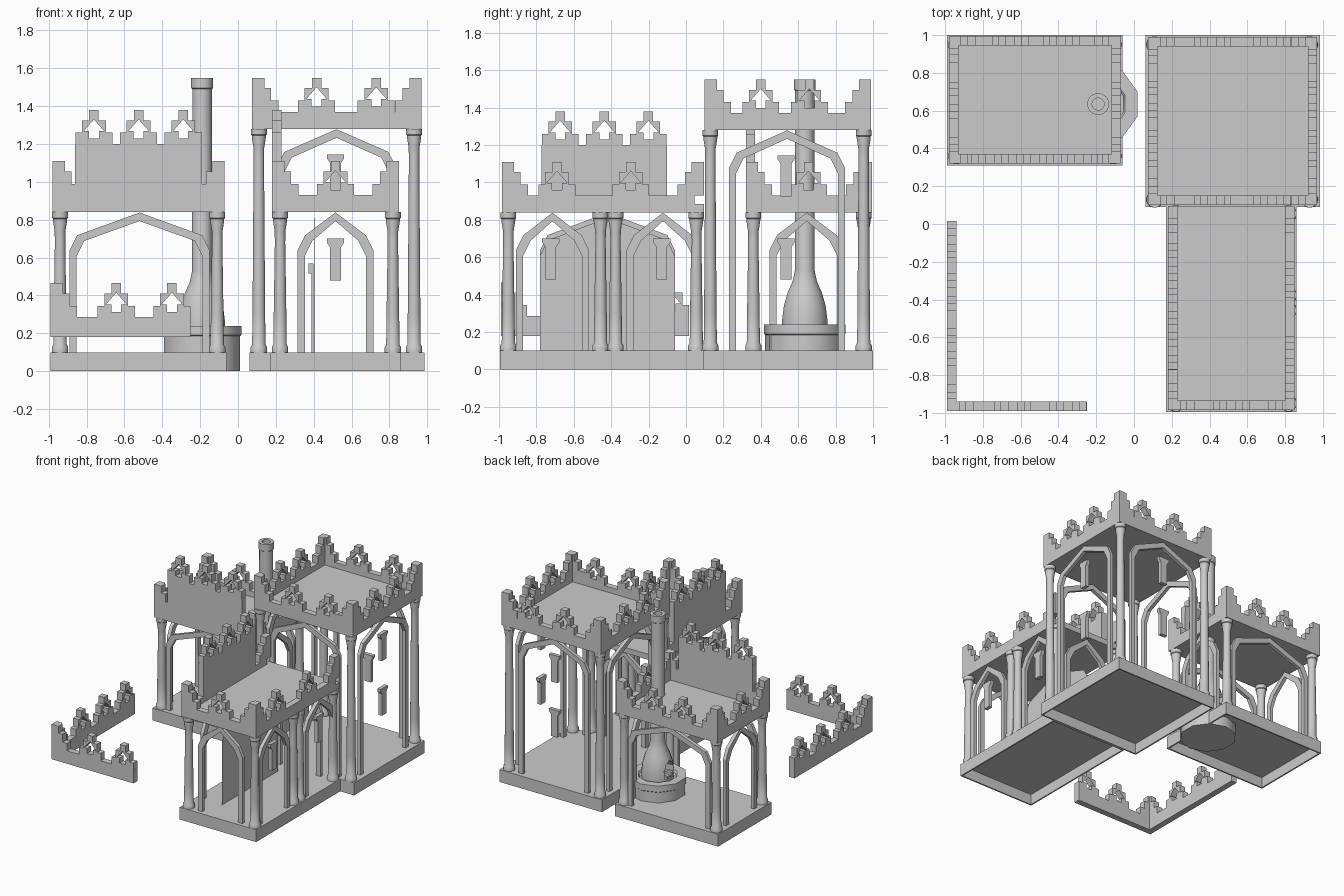
import bpy, bmesh, math

if "Cube" in bpy.data.objects:
    bpy.data.objects.remove(bpy.data.objects["Cube"])


def finish(name, bm, smooth=False):
    bmesh.ops.recalc_face_normals(bm, faces=bm.faces[:])
    me = bpy.data.meshes.new(name)
    bm.to_mesh(me)
    bm.free()
    ob = bpy.data.objects.new(name, me)
    bpy.context.collection.objects.link(ob)
    if smooth:
        bpy.ops.object.select_all(action='DESELECT')
        ob.select_set(True)
        bpy.context.view_layer.objects.active = ob
        bpy.ops.object.shade_smooth_by_angle(angle=math.radians(40))
    return ob


def prism(bm, pts, axis, u0, c, z0, depth, sign=1):
    """Extrude a (u, z) outline; u runs along axis, depth across it."""
    def pos(u, z, d):
        return (u0 + sign * u, c + d, z0 + z) if axis == 'x' else (c + d, u0 + sign * u, z0 + z)
    a = [bm.verts.new(pos(u, z, -depth / 2)) for u, z in pts]
    b = [bm.verts.new(pos(u, z, depth / 2)) for u, z in pts]
    bm.faces.new(a)
    bm.faces.new(b[::-1])
    for i in range(len(a)):
        j = (i + 1) % len(a)
        bm.faces.new((a[i], b[i], b[j], a[j]))


def box(bm, x0, x1, y0, y1, z0, z1):
    prism(bm, [(x0, z0), (x1, z0), (x1, z1), (x0, z1)], 'x', 0, (y0 + y1) / 2, 0, y1 - y0)


def frame(bm, x0, x1, y0, y1, z0, z1, t, back_z=None):
    box(bm, x0, x1, y0, y0 + t, z0, z1)
    box(bm, x0, x1, y1 - t, y1, z0, back_z or z1)
    box(bm, x0, x0 + t, y0 + t, y1 - t, z0, z1)
    box(bm, x1 - t, x1, y0 + t, y1 - t, z0, z1)


def lathe(bm, prof, x, y, n):
    rings = [[bm.verts.new((x + r * math.cos(2 * math.pi * (i + .5) / n),
                            y + r * math.sin(2 * math.pi * (i + .5) / n), z)) for i in range(n)]
             for r, z in prof]
    for p, q in zip(rings, rings[1:]):
        for i in range(n):
            j = (i + 1) % n
            bm.faces.new((p[i], p[j], q[j], q[i]))
    bm.faces.new(rings[0])
    bm.faces.new(rings[-1])


# stepped battlement outlines (half a merlon with its arrow opening, and a corner stair)
HALF = [(0, 0), (.098, 0), (.098, .06), (.063, .06), (.063, .125), (.025, .125), (.025, .18), (0, .18),
        (0, .13), (.054, .068), (.026, .068), (.026, .028), (0, .028)]
STAIR = [(0, 0), (.14, 0), (.14, .06), (.1, .06), (.1, .125), (.065, .125), (.065, .18), (0, .18)]
T = .05


def merlons(bm, axis, c, z, us):
    for u in us:
        for s in (1, -1):
            prism(bm, HALF, axis, u, c, z, T, s)


def roof(name, x0, x1, y0, y1, z, front=(), back=(), left=(), right=(), open_back=False):
    bm = bmesh.new()
    h = .09
    frame(bm, x0, x1, y0, y1, z, z + h, T, z + .045 if open_back else None)
    box(bm, x0 + T, x1 - T, y0 + T, y1 - T, z, z + .045)
    t = T / 2
    for axis, c, us in (('x', y0 + t, front), ('x', y1 - t, back), ('y', x0 + t, left), ('y', x1 - t, right)):
        merlons(bm, axis, c, z + h, us)
    for x, sx in ((x0, 1), (x1, -1)):
        for y, sy in ((y0, 1), (y1, -1)):
            if sy == 1 or not open_back:
                prism(bm, STAIR, 'x', x, y + sy * t, z + h, T, sx)
            prism(bm, STAIR, 'y', y, x + sx * t, z + h, T, sy)
    finish(name, bm)


def tall_wall(name, axis, c, mid):
    bm = bmesh.new()
    prism(bm, [(-.335, 0), (.335, 0), (.335, .27), (-.335, .27)], axis, mid, c, .93, T)
    merlons(bm, axis, c, 1.2, [mid - .236, mid, mid + .236])
    finish(name, bm)


def columns(name, spots, top):
    bm = bmesh.new()
    prof = [(.044, .1), (.044, .128), (.036, .14), (.034, .3), (.028, top - .16), (.029, top - .1),
            (.038, top - .045), (.038, top - .035), (.043, top - .03), (.043, top)]
    for x, y in spots:
        lathe(bm, prof, x, y, 16)
    finish(name, bm, True)


def arch_line(w, za, d=0.0):
    return [(-w, .1), (-w, za - .2 - d / 2), (-w + .04, za - .12 - d / 2), (0, za),
            (w - .04, za - .12 - d / 2), (w, za - .2 - d / 2), (w, .1)]


def arches(name, specs, top):
    bm = bmesh.new()
    for axis, mid, c, w in specs:
        outer, inner = arch_line(w, top), arch_line(w - .038, top - .045, -.03)
        prism(bm, outer + inner[::-1], axis, mid, c, 0, .028)
    finish(name, bm)


# bases, hollow underneath
for name, b in (("left_base", (-.99, -.06, .31, 1.0)),
                ("tower_base", (.06, .985, .09, 1.0)),
                ("front_base", (.17, .86, -.995, .09))):
    bm = bmesh.new()
    frame(bm, *b, 0, .1, .012)
    box(bm, b[0] + .012, b[1] - .012, b[2] + .012, b[3] - .012, .085, .1)
    finish(name, bm)

# roofs with battlements
roof("left_roof", -.98, -.07, .32, .995, .84, back=(-.655, -.385), left=(.655,), right=(.655,))
roof("tower_roof", .075, .97, .1, .99, 1.28, front=(.415, .73), back=(.415, .73),
     left=(.4, .66), right=(.4, .66))
roof("front_roof", .18, .85, -.985, .095, .84, front=(.515,), right=(-.69, -.295), open_back=True)
tall_wall("left_tall_wall", 'x', .345, -.525)
tall_wall("front_tall_wall", 'y', .205, -.437)

# columns
columns("left_columns", [(x, y) for x in (-.94, -.11) for y in (.36, .95)], .84)
columns("tower_columns", [(x, y) for x in (.11, .93) for y in (.13, .95)], 1.28)
columns("front_columns", [(x, y) for x in (.222, .818) for y in (-.95, .055)]
        + [(.818, -.457), (.818, -.377)], .84)

# pointed arches
arches("left_arches", [('x', -.52, .36, .37), ('x', -.52, .95, .37),
                       ('y', .646, -.94, .2), ('y', .646, -.11, .2)], .838)
arches("tower_arches", [('x', .52, .13, .315), ('x', .52, .95, .315),
                        ('y', .54, .11, .31), ('y', .54, .93, .31)], 1.278)
arches("front_arches", [('x', .515, -.95, .2), ('x', .515, .055, .2), ('y', -.42, .222, .36),
                        ('y', -.714, .818, .195), ('y', -.123, .818, .195)], .838)

# thin arched door panel, with a small lamp post behind it
bm = bmesh.new()
prism(bm, arch_line(.36, .81), 'y', -.42, .402, 0, .003)
finish("door_panel", bm)
bm = bmesh.new()
box(bm, .388, .4, -.43, -.41, .1, .515)
box(bm, .372, .4, -.435, -.405, .515, .57)
finish("door_handle_post", bm)

# hanging flared brackets
bm = bmesh.new()
BR = [(-.029, 0), (.029, 0), (.029, .175), (.046, .2), (.046, .22), (-.046, .22), (-.046, .2), (-.029, .175)]
for axis, u, c, zs in (('x', .515, .95, (.48, .925)), ('y', .535, .93, (.48, .925)),
                       ('y', -.723, .818, (.48,)), ('y', -.13, .818, (.48,))):
    for z in zs:
        prism(bm, BR, axis, u, c, z, .03)
finish("wall_brackets", bm)

# low courtyard wall, L shaped
bm = bmesh.new()
box(bm, -.99, -.25, -.99, -.94, .18, .285)
box(bm, -.99, -.94, -.94, .015, .18, .285)
merlons(bm, 'x', -.965, .285, (-.643, -.349))
merlons(bm, 'y', -.965, .285, (-.65, -.36, -.083))
prism(bm, STAIR, 'x', -.99, -.965, .285, T)
prism(bm, STAIR, 'y', -.99, -.965, .285, T)
finish("courtyard_wall", bm)

# hearth, hood and chimney
FX, FY = -.19, .635
bm = bmesh.new()
lathe(bm, [(.212, 0), (.212, .185), (.218, .19), (.218, .24), (.15, .24), (.14, .225)], FX, FY, 10)
finish("hearth", bm, True)
bm = bmesh.new()
lathe(bm, [(.122, .225), (.122, .27), (.113, .34), (.093, .41), (.066, .47), (.053, .53), (.052, 1.49),
           (.058, 1.495), (.058, 1.55), (.032, 1.55), (.032, 1.2)], FX, FY, 20)
hood = finish("hood_and_chimney", bm, True)
bm = bmesh.new()
prism(bm, [(-.06, .245), (.06, .245), (.06, .31), (.035, .355), (0, .375), (-.035, .355), (-.06, .31)],
      'y', FY, FX - .12, 0, .22)
cutter = finish("mouth_cutter", bm)
cutter.hide_render = True
cutter.hide_set(True)
mod = hood.modifiers.new("mouth", 'BOOLEAN')
mod.operation = 'DIFFERENCE'
mod.object = cutter

# logs in the fire mouth
for i, ang in enumerate((-.5, 0, .5)):
    bm = bmesh.new()
    bmesh.ops.create_cone(bm, cap_ends=True, segments=8, radius1=.014, radius2=.012, depth=.11)
    log = finish("fire_log", bm)
    log.location = (FX - .07, FY, .262 + .012 * i)
    log.rotation_euler = (0, math.radians(80), ang)
